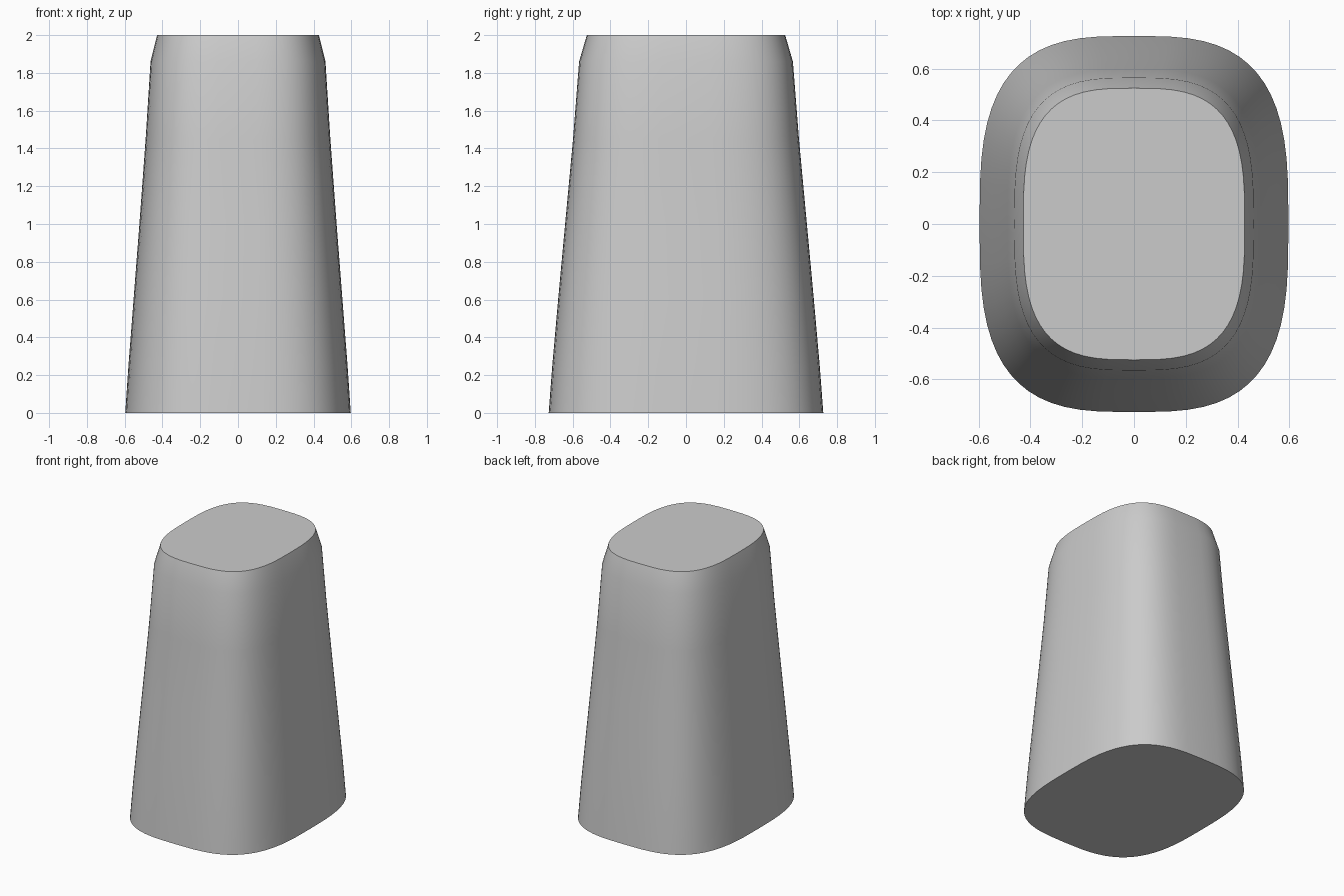
import bpy, bmesh
from math import cos, sin, pi, copysign, radians

cube = bpy.data.objects.get("Cube")
if cube:
    bpy.data.objects.remove(cube, do_unlink=True)

SIDES = 64
POWER = 3.1  # squareness of the rounded cross-section

# Height, half width, half depth
PROFILE = [(0, 0.597, 0.727), (0.25, 0.58, 0.708), (0.6, 0.553, 0.677),
           (1.0, 0.522, 0.64), (1.45, 0.489, 0.598), (1.86, 0.463, 0.566),
           (2.0, 0.428, 0.525)]


def rounded(value):
    return copysign(abs(value) ** (2 / POWER), value)


# Grey material
grey = bpy.data.materials.new("grey")
grey.use_nodes = True
colour = (0.6, 0.6, 0.6, 1)
grey.diffuse_color = colour
grey.node_tree.nodes["Principled BSDF"].inputs["Base Color"].default_value = colour

# Tapered body lofted through rounded cross-sections
bm = bmesh.new()
angles = [2 * pi * i / SIDES for i in range(SIDES)]
rings = [[bm.verts.new((w * rounded(cos(a)), d * rounded(sin(a)), z)) for a in angles]
         for z, w, d in PROFILE]
for low, high in zip(rings, rings[1:]):
    for i in range(SIDES):
        j = (i + 1) % SIDES
        bm.faces.new((low[i], low[j], high[j], high[i]))

# Flat base and top
bm.faces.new(rings[0][::-1])
bm.faces.new(rings[-1])

mesh = bpy.data.meshes.new("tapered_body")
bm.to_mesh(mesh)
bm.free()
mesh.materials.append(grey)
body = bpy.data.objects.new("tapered_body", mesh)
bpy.context.collection.objects.link(body)

# Smooth sides with sharp rims
bpy.ops.object.select_all(action="DESELECT")
body.select_set(True)
bpy.context.view_layer.objects.active = body
bpy.ops.object.shade_smooth_by_angle(angle=radians(40))
